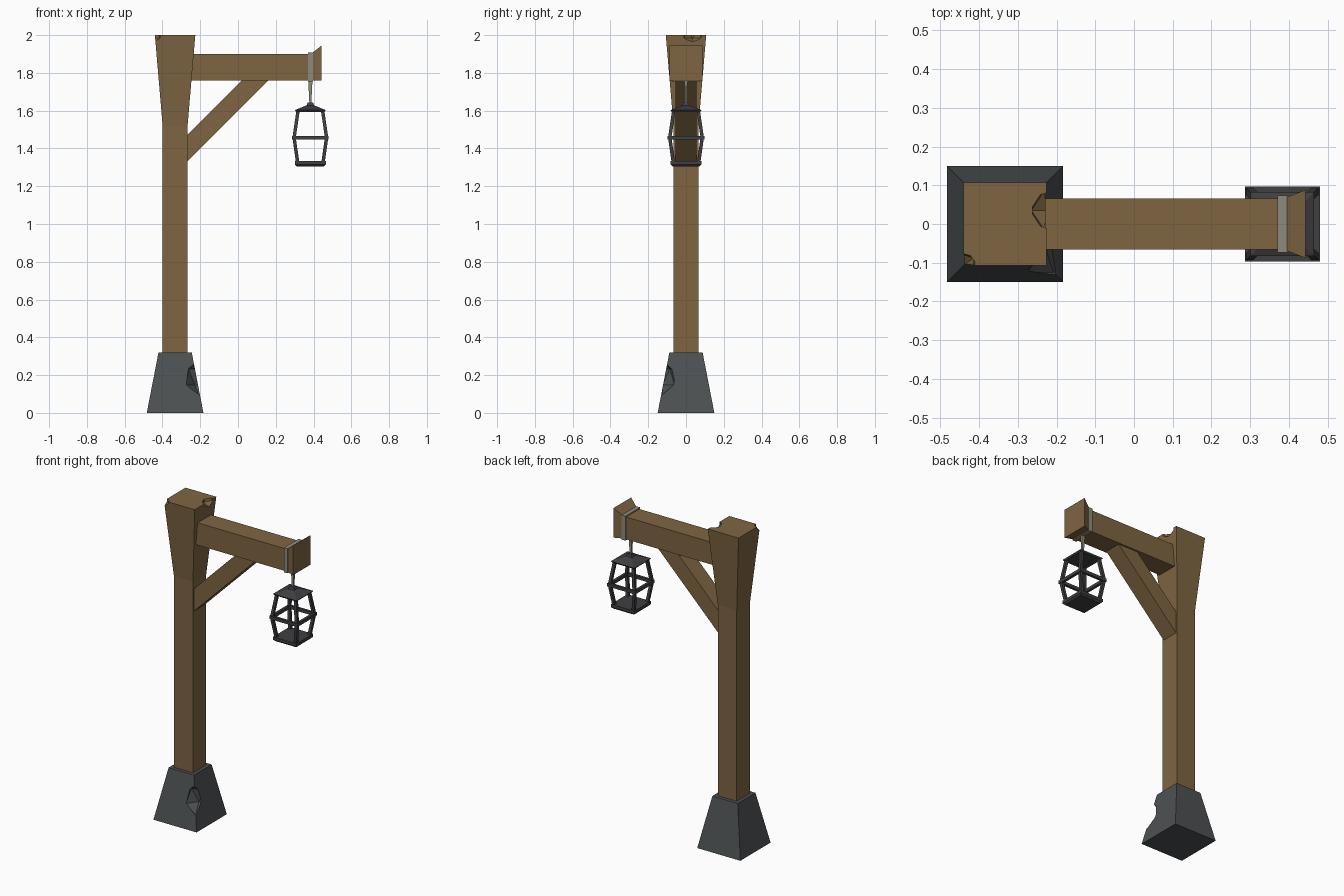
import bpy, bmesh
from mathutils import Vector

if "Cube" in bpy.data.objects:
    bpy.data.objects.remove(bpy.data.objects["Cube"])


def material(name, rgb):
    m = bpy.data.materials.new(name)
    m.diffuse_color = (*rgb, 1)
    m.use_nodes = True
    m.node_tree.nodes["Principled BSDF"].inputs["Base Color"].default_value = m.diffuse_color
    return m


WOOD = material("wood", (0.21, 0.13, 0.055))
STONE = material("stone", (0.075, 0.083, 0.085))
IRON = material("iron", (0.05, 0.05, 0.055))
STRAP = material("strap_metal", (0.27, 0.26, 0.2))


def finish(name, bm, mat):
    bmesh.ops.recalc_face_normals(bm, faces=bm.faces)
    me = bpy.data.meshes.new(name)
    bm.to_mesh(me)
    bm.free()
    ob = bpy.data.objects.new(name, me)
    bpy.context.collection.objects.link(ob)
    if mat:
        me.materials.append(mat)
    return ob


def skin(bm, rings):
    """Join matching rings of points into one closed solid."""
    vs = [[bm.verts.new(p) for p in r] for r in rings]
    n = len(rings[0])
    for a, b in zip(vs, vs[1:]):
        for i in range(n):
            bm.faces.new((a[i], a[(i + 1) % n], b[(i + 1) % n], b[i]))
    bm.faces.new(vs[0][::-1])
    bm.faces.new(vs[-1])


def rect(x, y, z, hx, hy):
    return [(x - hx, y - hy, z), (x + hx, y - hy, z), (x + hx, y + hy, z), (x - hx, y + hy, z)]


def rect_x(x, hy, z0, z1):
    return [(x, -hy, z0), (x, hy, z0), (x, hy, z1), (x, -hy, z1)]


def solid(name, rings, mat):
    bm = bmesh.new()
    skin(bm, rings)
    return finish(name, bm, mat)


def chip(ob, centre, radii):
    """Knock a faceted chip out of an object."""
    bm = bmesh.new()
    bmesh.ops.create_icosphere(bm, subdivisions=1, radius=1)
    for v in bm.verts:
        v.co = Vector(c + r * k for c, r, k in zip(centre, radii, v.co))
    cutter = finish("chip_cutter", bm, None)
    cutter.hide_render = True
    mod = ob.modifiers.new("chip", 'BOOLEAN')
    mod.operation = 'DIFFERENCE'
    mod.solver = 'EXACT'
    mod.object = cutter
    bpy.context.view_layer.objects.active = ob
    bpy.ops.object.modifier_apply(modifier=mod.name)
    bpy.data.objects.remove(cutter)


PX, LX = -0.333, 0.383   # post and lantern centres

# Stone foot with a broken corner
foot = solid("stone_foot", [rect(PX, 0, 0, .15, .15), rect(PX, 0, .32, .088, .088)], STONE)
chip(foot, (PX + .125, -.125, .19), (.075, .075, .095))

# Post flaring at the top, with two chips
post = solid("post", [rect(PX, 0, .3, .066, .066), rect(PX, 0, 1.52, .066, .066),
                      rect(PX, 0, 2, .107, .107)], WOOD)
chip(post, (PX + .113, .035, 2.005), (.05, .055, .045))
chip(post, (PX - .107, -.107, 2.0), (.036, .036, .035))

# Arm with flared end
solid("arm", [rect_x(-.3, .066, 1.76, 1.9), rect_x(.385, .066, 1.76, 1.9),
              rect_x(.443, .088, 1.76, 1.945)], WOOD)

# Diagonal brace, its ends sunk into the post and arm
profile = [(-.29, 1.31), (.18, 1.78), (.04, 1.78), (-.29, 1.45)]
solid("brace", [[(x, y, z) for x, z in profile] for y in (-.055, .055)], WOOD)

# Strap around the arm and hanger below it
solid("strap", [rect_x(x, .073, 1.754, 1.908) for x in (LX - .013, LX + .013)], STRAP)
solid("hanger", [rect(LX, 0, 1.635, .005, .005), rect(LX, 0, 1.757, .011, .007)], STRAP)

# Lantern roof and floor
solid("lantern_roof", [rect(LX, 0, z, h, h) for z, h in
      ((1.594, .076), (1.603, .082), (1.628, .02), (1.643, .014))], IRON)
solid("lantern_floor", [rect(LX, 0, z, h, h) for z, h in
      ((1.305, .072), (1.315, .082), (1.333, .082))], IRON)

# Lantern cage: bent corner bars and a middle ring
bm = bmesh.new()
for sx in (-1, 1):
    for sy in (-1, 1):
        skin(bm, [rect(LX + sx * h, sy * h, z, .009, .009) for z, h in
                  ((1.325, .067), (1.457, .086), (1.6, .065))])
finish("lantern_corner_bars", bm, IRON)
bm = bmesh.new()
for s in (-1, 1):
    skin(bm, [rect(LX + s * .089, 0, z, .008, .097) for z in (1.447, 1.467)])
    skin(bm, [rect(LX, s * .089, z, .081, .008) for z in (1.447, 1.467)])
finish("lantern_ring", bm, IRON)
